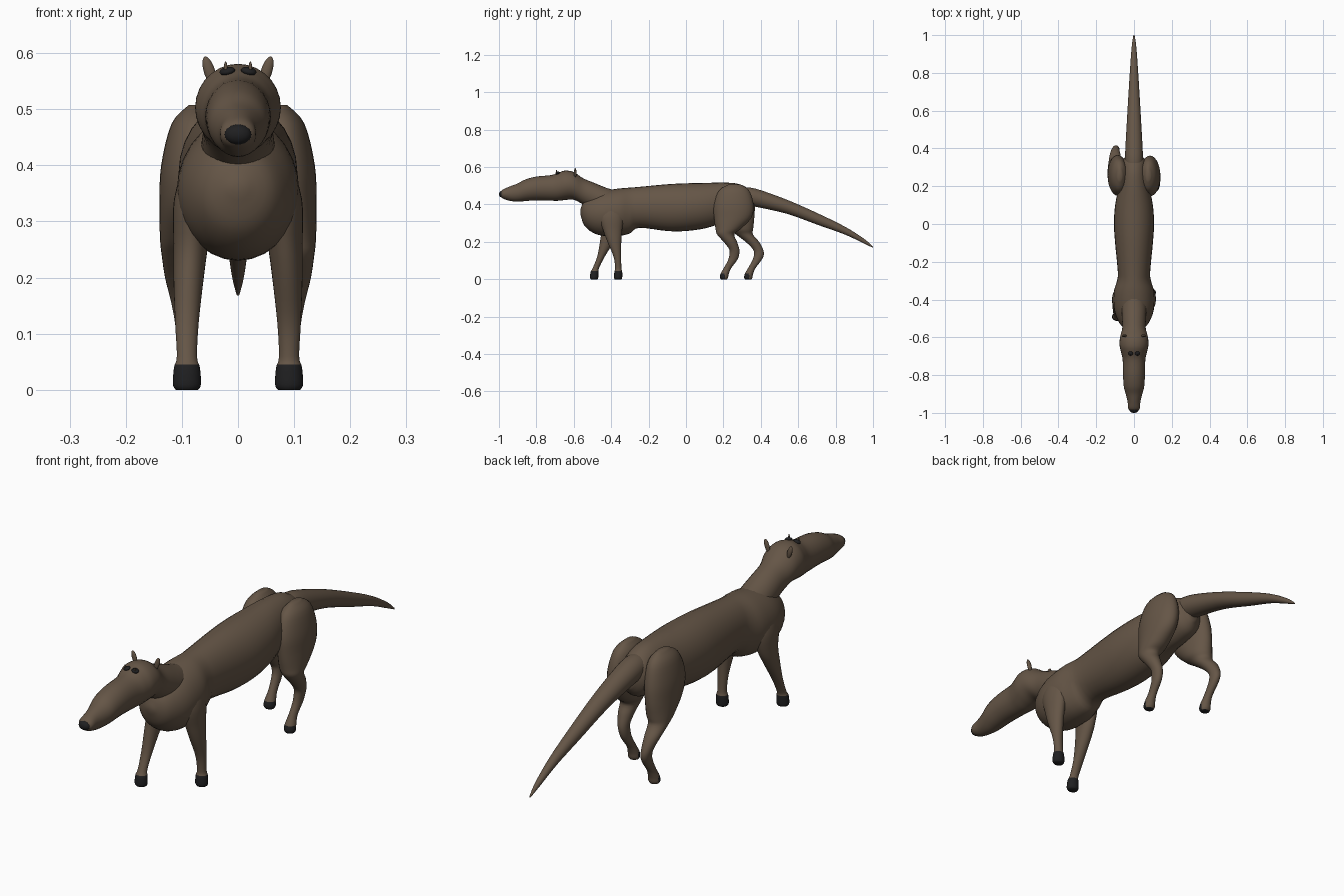
import bpy, bmesh, math
from mathutils import Vector, Matrix

if "Cube" in bpy.data.objects:
    bpy.data.objects.remove(bpy.data.objects["Cube"], do_unlink=True)


def material(name, rgb):
    m = bpy.data.materials.new(name)
    m.use_nodes = True
    m.diffuse_color = (*rgb, 1)
    m.node_tree.nodes["Principled BSDF"].inputs["Base Color"].default_value = (*rgb, 1)
    return m


FUR = material("brown fur", (0.13, 0.092, 0.062))
DARK = material("dark horn", (0.014, 0.014, 0.015))


def finish(name, bm, mats, rule=None):
    bmesh.ops.recalc_face_normals(bm, faces=bm.faces)
    for f in bm.faces:
        f.smooth = True
        if rule and rule(f.calc_center_median()):
            f.material_index = 1
    mesh = bpy.data.meshes.new(name)
    bm.to_mesh(mesh)
    bm.free()
    for m in mats:
        mesh.materials.append(m)
    ob = bpy.data.objects.new(name, mesh)
    bpy.context.collection.objects.link(ob)
    return ob


def spline(rings, steps=4):
    """Smooth a list of ring tuples with a Catmull-Rom curve."""
    pts = [Vector(r) for r in rings]
    out = []
    for i in range(len(pts) - 1):
        a, b, c, d = pts[max(i - 1, 0)], pts[i], pts[i + 1], pts[min(i + 2, len(pts) - 1)]
        for s in range(steps):
            t = s / steps
            out.append(0.5 * (2 * b + (c - a) * t + (2 * a - 5 * b + 4 * c - d) * t * t
                              + (3 * b - a - 3 * c + d) * t ** 3))
    return out + [pts[-1]]


def loft(name, rings, u, v, mats, rule=None, sides=28):
    """Skin elliptical rings (x, y, z, ru, rv) whose axes are u and v."""
    bm = bmesh.new()
    loops = []
    for r in spline(rings):
        centre = Vector(r[:3])
        ru, rv = max(r[3], 0.002), max(r[4], 0.002)
        angles = [math.tau * k / sides for k in range(sides)]
        loops.append([bm.verts.new(centre + u * ru * math.cos(a) + v * rv * math.sin(a))
                      for a in angles])
    for a, b in zip(loops, loops[1:]):
        for k in range(sides):
            n = (k + 1) % sides
            bm.faces.new((a[k], a[n], b[n], b[k]))
    bm.faces.new(loops[0])
    bm.faces.new(loops[-1])
    return finish(name, bm, mats, rule)


X, Y, Z = Vector((1, 0, 0)), Vector((0, 1, 0)), Vector((0, 0, 1))


def trunk(name, profile):
    """Horizontal part from (y, top, bottom, half width) sections."""
    rings = [(0, y, (t + b) / 2, w, (t - b) / 2) for y, t, b, w in profile]
    return loft(name, rings, X, Z, [FUR])


def blob(name, centre, radii, mat, tilt=0, pitch=0):
    bm = bmesh.new()
    turn = Matrix.Rotation(tilt, 4, "Y") @ Matrix.Rotation(pitch, 4, "X")
    bmesh.ops.create_uvsphere(bm, u_segments=20, v_segments=12, radius=1,
                              matrix=Matrix.Translation(centre) @ turn @ Matrix.Diagonal((*radii, 1)))
    return finish(name, bm, [mat])


# Chest, belly and rump
trunk("body", [
    (-.565, .37, .35, .012), (-.545, .42, .29, .06), (-.50, .45, .25, .09),
    (-.44, .472, .232, .107), (-.36, .485, .232, .107), (-.30, .49, .245, .09),
    (-.25, .494, .275, .086), (-.10, .508, .258, .10), (0, .513, .258, .106),
    (.10, .515, .272, .10), (.20, .517, .30, .08), (.28, .51, .31, .07),
    (.34, .48, .33, .06), (.37, .44, .37, .02)])

# Neck, skull and long muzzle
trunk("neck_and_head", [
    (-.34, .465, .32, .05), (-.42, .487, .34, .066), (-.49, .515, .37, .064),
    (-.55, .54, .40, .062), (-.60, .573, .425, .074), (-.645, .581, .424, .076),
    (-.68, .571, .42, .068), (-.72, .557, .42, .060), (-.80, .549, .422, .058),
    (-.86, .533, .418, .054), (-.90, .512, .415, .044), (-.94, .497, .419, .034),
    (-.975, .482, .430, .031), (-.99, .468, .44, .018)])

# Tail tapering down to its tip
trunk("tail", [
    (.30, .49, .40, .045), (.37, .485, .388, .047), (.54, .425, .35, .038),
    (.71, .35, .289, .028), (.85, .281, .239, .019), (.95, .218, .192, .011),
    (1.0, .175, .168, .003)])

blob("nose", (0, -.984, .455), (.024, .016, .018), DARK)

# Leg sections from the top: x, y, z, half width, half depth, backward stride
FRONT = [
    (.068, -.40, .42, .022, .04, 0), (.078, -.40, .34, .036, .065, 0),
    (.084, -.392, .26, .031, .05, -.012), (.088, -.383, .20, .027, .037, -.04),
    (.091, -.367, .12, .021, .020, -.088), (.091, -.362, .06, .018, .017, -.12),
    (.091, -.362, .04, .023, .021, -.127), (.091, -.363, .01, .025, .022, -.128),
    (.091, -.363, 0, .020, .018, -.128)]
HIND = [
    (.075, .26, .508, .012, .03, 0), (.078, .257, .475, .040, .08, 0),
    (.083, .255, .40, .054, .106, 0), (.088, .25, .33, .052, .10, .015),
    (.092, .226, .27, .047, .068, .065), (.098, .212, .24, .038, .046, .10),
    (.10, .237, .20, .030, .036, .118), (.098, .258, .16, .022, .027, .127),
    (.095, .258, .13, .019, .026, .132), (.093, .248, .10, .017, .024, .13),
    (.091, .222, .06, .016, .020, .13), (.091, .207, .03, .021, .022, .13),
    (.091, .203, .01, .023, .022, .13), (.091, .203, 0, .018, .017, .13)]

for side, s in (("left", 1), ("right", -1)):
    step = 0 if s > 0 else 1
    for kind, table in (("front", FRONT), ("hind", HIND)):
        rings = [(s * x, y + step * d, z, rx, ry) for x, y, z, rx, ry, d in table]
        toe = rings[-1][1]
        if kind == "front":
            hoof = lambda c: c.z < .045
        else:
            hoof = lambda c, toe=toe: c.z < .032 and c.y < toe + .005
        loft(f"{side}_{kind}_leg", rings, X, Y, [FUR, DARK], hoof)

    # Ear, eye and brow
    blob(f"{side}_ear", (s * .051, -.592, .568), (.010, .007, .027), FUR, s * .3)
    blob(f"{side}_eye", (s * .019, -.686, .568), (.014, .012, .007), DARK, s * .2, .25)
    blob(f"{side}_brow", (s * .022, -.692, .575), (.003, .003, .010), FUR)
